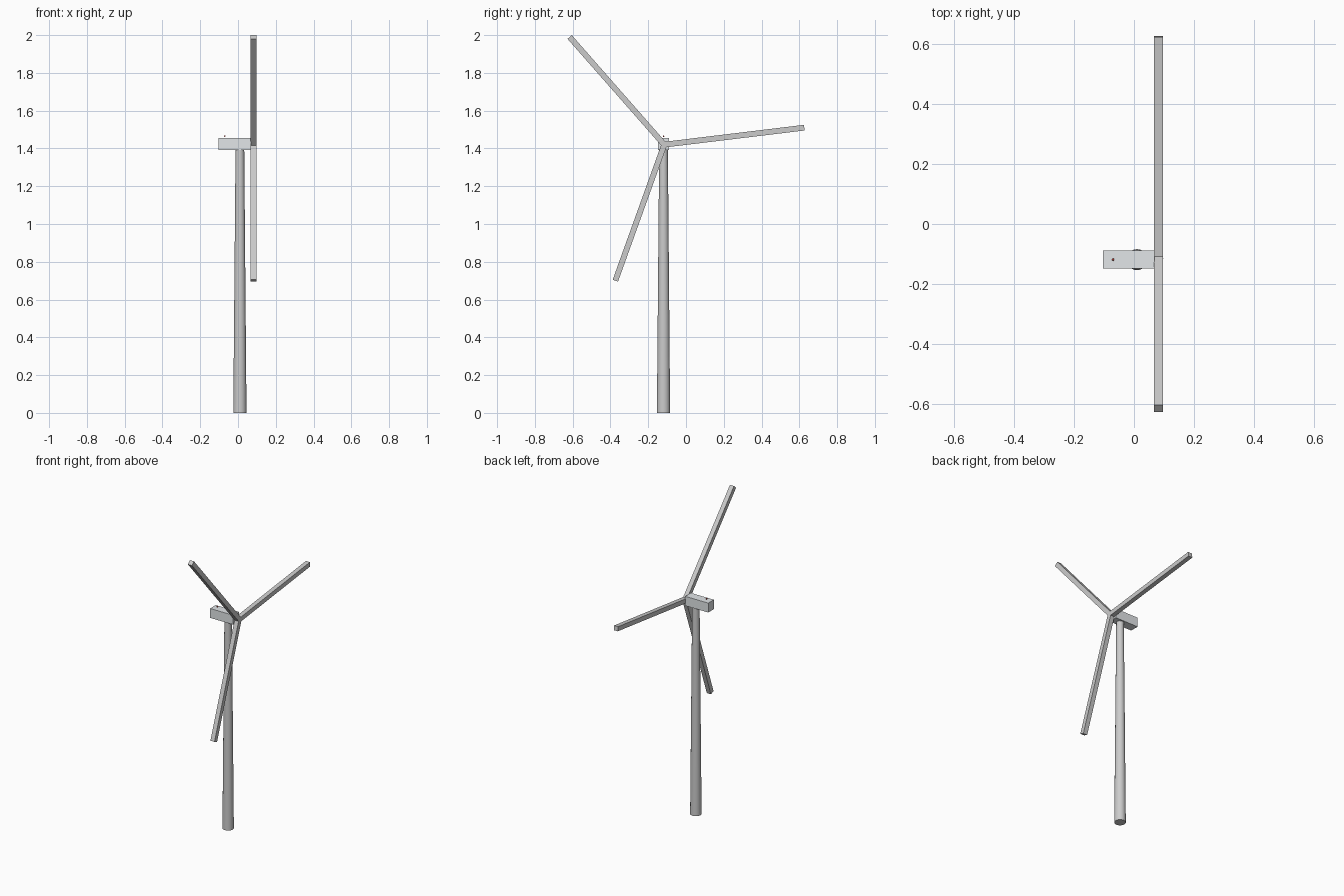
import bpy, math
from mathutils import Vector, Matrix

if "Cube" in bpy.data.objects:
    bpy.data.objects.remove(bpy.data.objects["Cube"])

AXIS_X, AXIS_Y = 0.01, -0.119      # tower axis
HUB = Vector((0.082, -0.115, 1.42))


def paint(ob, name, color):
    mat = bpy.data.materials.new(name)
    mat.diffuse_color = color
    mat.use_nodes = True
    mat.node_tree.nodes["Principled BSDF"].inputs["Base Color"].default_value = mat.diffuse_color
    ob.data.materials.append(mat)


def box(name, size, matrix):
    bpy.ops.mesh.primitive_cube_add(size=1)
    ob = bpy.context.object
    ob.name = name
    ob.data.transform(matrix @ Matrix.Diagonal((*size, 1)))
    return ob


# Tapered tower
bpy.ops.mesh.primitive_cone_add(vertices=24, radius1=0.035, radius2=0.023,
                                depth=1.395, location=(AXIS_X, AXIS_Y, 0.6975))
bpy.context.object.name = "tower"
bpy.ops.object.shade_smooth_by_angle(angle=math.radians(40))

# Generator housing on top of the tower
nacelle = box("nacelle", (0.171, 0.06, 0.063),
              Matrix.Translation((-0.0175, AXIS_Y, 1.4245)))
paint(nacelle, "housing_grey", (0.76, 0.79, 0.81, 1))

# Three straight blades, each from the hub to its tip (y, z)
for i, (y, z) in enumerate([(0.626, 1.51), (-0.616, 1.99), (-0.374, 0.70)]):
    tip = Vector((HUB.x, y, z))
    span = tip - HUB
    turn = Matrix.Rotation(math.atan2(span.z, span.y), 4, 'X')
    box(f"blade_{i + 1}", (0.03, span.length, 0.03),
        Matrix.Translation((HUB + tip) / 2) @ turn)

# Small pointed hub
bpy.ops.mesh.primitive_cone_add(vertices=16, radius1=0.014, radius2=0, depth=0.035,
                                location=(0.0825, HUB.y, HUB.z),
                                rotation=(0, math.pi / 2, 0))
bpy.context.object.name = "hub"
bpy.ops.object.shade_smooth_by_angle(angle=math.radians(40))

# Red warning light above the housing
bpy.ops.mesh.primitive_uv_sphere_add(segments=12, ring_count=8, radius=0.004,
                                     location=(-0.07, AXIS_Y, 1.465))
light = bpy.context.object
light.name = "warning_light"
bpy.ops.object.shade_smooth_by_angle(angle=math.radians(40))
paint(light, "warning_red", (0.8, 0.08, 0.06, 1))
